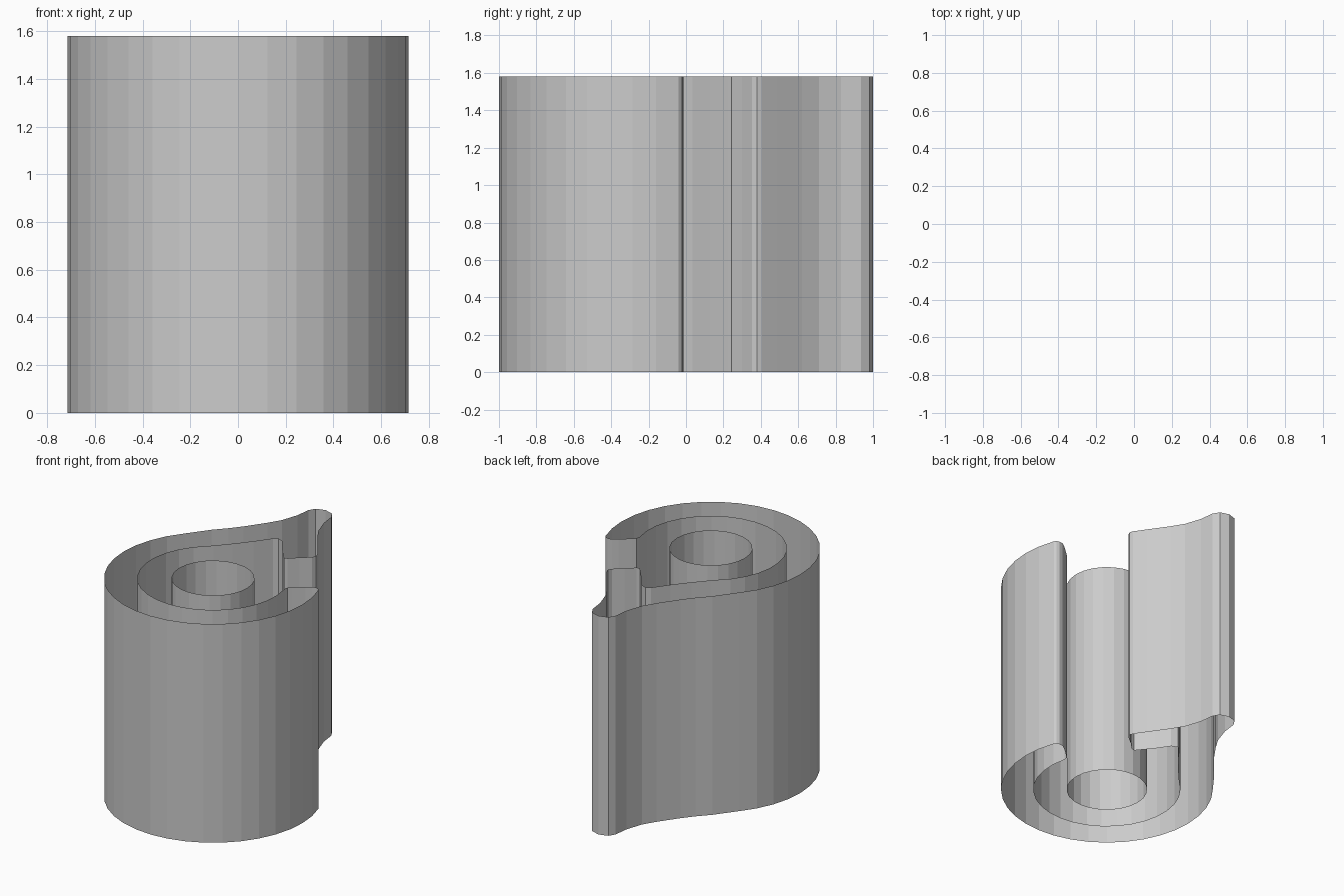
import bpy, math

if "Cube" in bpy.data.objects:
    bpy.data.objects.remove(bpy.data.objects["Cube"])

HEIGHT = 1.58
CY = -0.285            # centre of the round part
OUTER_R, INNER_R, TUBE_R = 0.715, 0.497, 0.272


def arc(radius, start, end, steps):
    """Points on a circle about the round part's centre, angles in degrees."""
    pts = []
    for i in range(steps + 1):
        a = math.radians(start + (end - start) * i / steps)
        pts.append((radius * math.cos(a), CY + radius * math.sin(a)))
    return pts


def wall(name, profile):
    """Open-ended vertical wall following a closed profile."""
    n = len(profile)
    verts = [(x, y, z) for z in (0, HEIGHT) for x, y in profile]
    faces = [(i, (i + 1) % n, n + (i + 1) % n, n + i) for i in range(n)]
    mesh = bpy.data.meshes.new(name)
    mesh.from_pydata(verts, [], faces)
    obj = bpy.data.objects.new(name, mesh)
    bpy.context.collection.objects.link(obj)
    return obj


# One side of the teardrop's pointed end, from the shoulder to the tip
flank = [(0.437, 0.322), (0.36, 0.405), (0.295, 0.485), (0.2, 0.62),
         (0.145, 0.71), (0.105, 0.83), (0.092, 0.935), (0.065, 0.98)]
left_flank = [(-x, y) for x, y in flank]
right_flank = flank[:1:-1]

# Slot edge beside the tip, then the inner apex
slot_edge = [(0.35, 0.405), (0.358, 0.38), (0.345, 0.352), (0.28, 0.3),
             (0.225, 0.245), (0.2, 0.24), (0.11, 0.35), (0.045, 0.445)]
inner_apex = [(0.0, 0.463), (-0.03, 0.445), (-0.11, 0.335),
              (-0.2, 0.225), (-0.285, 0.13)]

# Rounded lip on the other side of the slot
lip = [(0.485, -0.128), (0.51, -0.105), (0.575, -0.048),
       (0.61, -0.024), (0.64, -0.02), (0.66, -0.027)]

shell = (arc(OUTER_R, 20, -220, 24) + left_flank + [(0, 1.0)] + right_flank
         + slot_edge + inner_apex + arc(INNER_R, 140, 375, 20) + lip)
shell.reverse()        # counter-clockwise, so normals face outward
wall("teardrop_shell", shell)

# Round tube in the middle
wall("centre_tube", arc(TUBE_R, 0, 345, 23))
